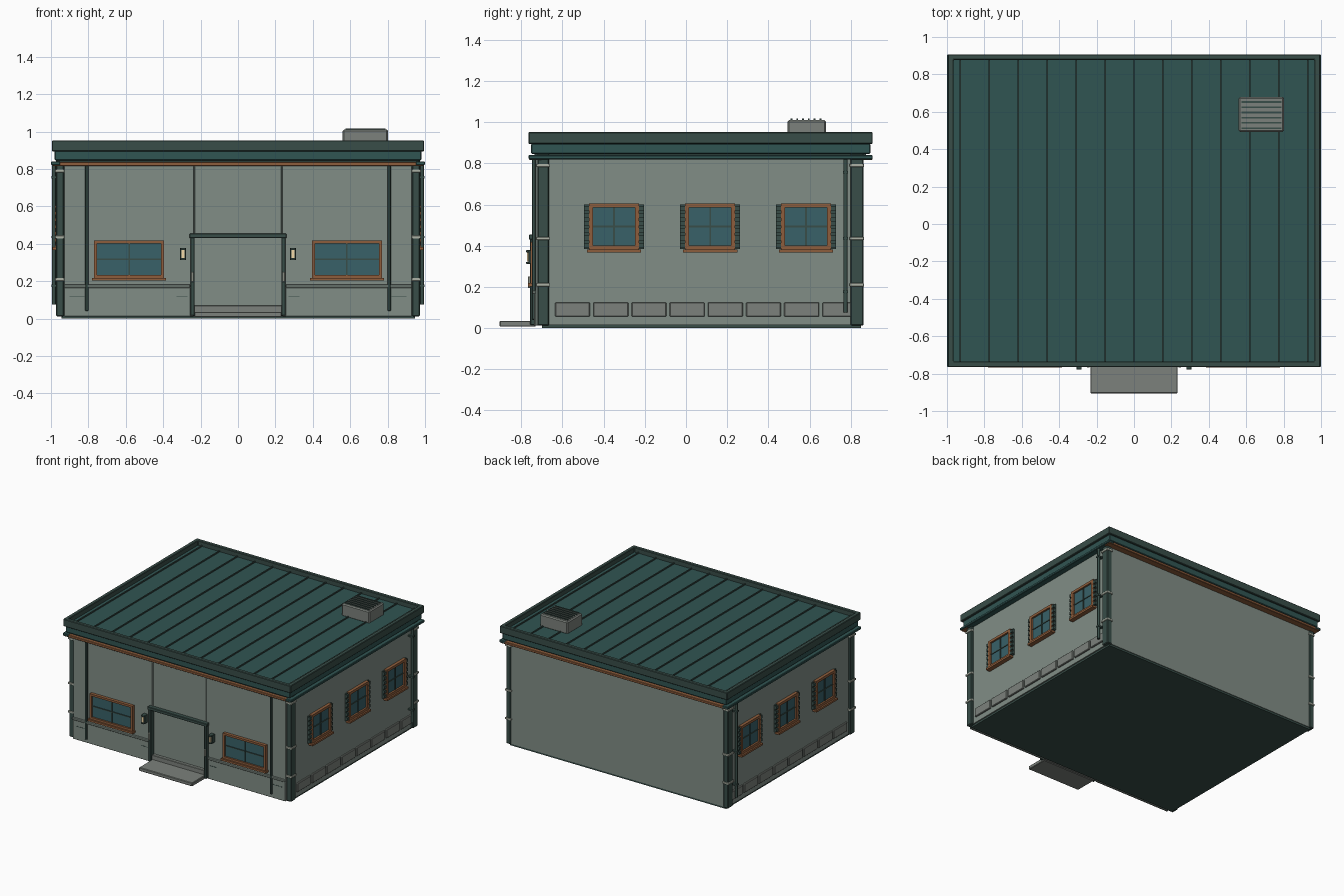
import bpy, bmesh

if "Cube" in bpy.data.objects:
    bpy.data.objects.remove(bpy.data.objects["Cube"])


def mat(name, r, g, b):
    m = bpy.data.materials.new(name)
    m.diffuse_color = (r, g, b, 1)
    m.use_nodes = True
    m.node_tree.nodes["Principled BSDF"].inputs["Base Color"].default_value = m.diffuse_color
    return m


WALL = mat("wall_paint", 0.22, 0.27, 0.24)
DARK = mat("dark_trim", 0.04, 0.075, 0.065)
TEAL = mat("roof_teal", 0.03, 0.09, 0.085)
COPPER = mat("copper", 0.27, 0.11, 0.045)
GLASS = mat("glass", 0.04, 0.12, 0.14)
STONE = mat("stone", 0.2, 0.22, 0.2)
PALE = mat("pale_metal", 0.42, 0.45, 0.38)
LAMP = mat("lamp_glow", 0.9, 0.7, 0.4)


def build(name, boxes, m, bevel=0.0):
    """One object made of boxes given as (x0, x1, y0, y1, z0, z1)."""
    bm = bmesh.new()
    for x0, x1, y0, y1, z0, z1 in boxes:
        vs = bmesh.ops.create_cube(bm, size=1)["verts"]
        for v in vs:
            v.co.x = x0 if v.co.x < 0 else x1
            v.co.y = y0 if v.co.y < 0 else y1
            v.co.z = z0 if v.co.z < 0 else z1
    bmesh.ops.recalc_face_normals(bm, faces=bm.faces)
    me = bpy.data.meshes.new(name)
    bm.to_mesh(me)
    bm.free()
    me.materials.append(m)
    ob = bpy.data.objects.new(name, me)
    bpy.context.collection.objects.link(ob)
    if bevel:
        b = ob.modifiers.new("bevel", "BEVEL")
        b.width, b.segments = bevel, 1
    return ob


def both(boxes):
    """Boxes plus their mirror images in x."""
    return boxes + [(-b[1], -b[0], *b[2:]) for b in boxes]


def ring(name, x, y0, y1, t, z0, z1, m):
    """Rectangular mitred band around the building."""
    bm = bmesh.new()
    rows = []
    for d, z in ((0, z0), (0, z1), (t, z1), (t, z0)):
        rows.append([bm.verts.new((px, py, z)) for px, py in
                     ((-x + d, y0 + d), (x - d, y0 + d), (x - d, y1 - d), (-x + d, y1 - d))])
    for i in range(4):
        a, b = rows[i], rows[(i + 1) % 4]
        for j in range(4):
            k = (j + 1) % 4
            bm.faces.new((a[j], a[k], b[k], b[j]))
    bmesh.ops.recalc_face_normals(bm, faces=bm.faces)
    me = bpy.data.meshes.new(name)
    bm.to_mesh(me)
    bm.free()
    me.materials.append(m)
    ob = bpy.data.objects.new(name, me)
    bpy.context.collection.objects.link(ob)
    b = ob.modifiers.new("bevel", "BEVEL")
    b.width, b.segments = 0.004, 1


# Main shell, foundation and front cladding
build("main_walls", [(-0.955, 0.955, -0.705, 0.855, 0.015, 0.9)], WALL)
build("foundation", [(-0.945, 0.945, -0.7, 0.85, 0.0, 0.03)], DARK)
build("front_panels", both([(0.235, 0.93, -0.732, -0.7, 0.012, 0.85)]), WALL, 0.003)
build("panel_over_door", [(-0.233, 0.233, -0.73, -0.7, 0.44, 0.85)], WALL, 0.003)
build("front_plinth", both([(0.255, 0.93, -0.738, -0.73, 0.012, 0.165)]), WALL, 0.002)
build("plinth_ledge", both([(0.255, 0.93, -0.746, -0.73, 0.165, 0.183)]), WALL, 0.003)
build("plinth_joints", both([(0.09 + 0.73, 0.9, -0.7395, -0.737, 0.117, 0.121),
                             (0.27, 0.33, -0.7395, -0.737, 0.117, 0.121)]), DARK)
build("front_strips", both([(0.8, 0.817, -0.748, -0.73, 0.04, 0.82)]), DARK, 0.003)

# Corner posts with pale bands
posts, bands = [], []
for y0, y1 in ((-0.722, -0.665), (0.8, 0.862)):
    posts.append((0.93, 0.972, y0, y1, 0.012, 0.85))
    for z in (0.21, 0.435, 0.79):
        bands.append((0.925, 0.978, y0 - 0.005, y1 + 0.003, z - 0.008, z + 0.008))
build("corner_posts", both(posts), DARK, 0.005)
build("post_bands", both(bands), PALE, 0.002)

# Downpipes at the rear of each side
for s in (-1, 1):
    bpy.ops.mesh.primitive_cylinder_add(vertices=12, radius=0.01, depth=0.75,
                                        location=(s * 0.984, 0.775, 0.45))
    p = bpy.context.object
    p.name = "downpipe"
    p.data.materials.append(DARK)
    bpy.ops.object.shade_smooth_by_angle()
build("pipe_clips", both([(0.95, 0.996, 0.762, 0.788, z, z + 0.012)
                          for z in (0.17, 0.43, 0.75)]), DARK)

# Door, frame, threshold and entrance slab
build("door_panel", [(-0.235, 0.235, -0.715, -0.7, 0.06, 0.44)], WALL)
build("door_threshold", [(-0.235, 0.235, -0.74, -0.7, 0.012, 0.07)], STONE, 0.003)
build("door_frame", both([(0.232, 0.253, -0.757, -0.7, 0.015, 0.435)])
      + [(-0.26, 0.26, -0.763, -0.7, 0.43, 0.454)], DARK, 0.003)
build("frame_handles", both([(0.238, 0.25, -0.768, -0.75, 0.195, 0.25)]), PALE, 0.002)
build("entrance_slab", [(-0.233, 0.233, -0.905, -0.73, 0.007, 0.035)], STONE, 0.004)

# Wall lamps beside the door
build("lamp_bodies", both([(0.278, 0.31, -0.765, -0.73, 0.312, 0.378),
                           (0.28, 0.308, -0.777, -0.73, 0.312, 0.322),
                           (0.28, 0.308, -0.777, -0.73, 0.368, 0.378)]), DARK, 0.002)
build("lamp_lights", both([(0.286, 0.302, -0.773, -0.76, 0.324, 0.366)]), LAMP)


def window(a0, a1, z0, z1, t, bars):
    """Frame, glass and glazing bars as (a0, a1, depth0, depth1, z0, z1)."""
    c, h = (a0 + a1) / 2, (z0 + z1) / 2
    frame = [(a0, a1, 0, 0.024, z1 - t, z1), (a0, a1, 0, 0.024, z0, z0 + t),
             (a0, a0 + t, 0, 0.024, z0 + t, z1 - t), (a1 - t, a1, 0, 0.024, z0 + t, z1 - t)]
    glass = [(a0 + t, a1 - t, 0, 0.01, z0 + t, z1 - t)]
    mullions = [(c - bars, c + bars, 0, 0.016, z0 + t, z1 - t),
                (a0 + t, a1 - t, 0, 0.015, h - bars, h + bars)]
    sill = [(a0 - 0.01, a1 + 0.01, 0, 0.036, z0 - 0.015, z0)]
    return frame, glass, mullions, sill


def on_front(b):
    return (b[0], b[1], -0.732 - b[3], -0.732 - b[2], b[4], b[5])


def on_side(b):
    return (0.955 + b[2], 0.955 + b[3], b[0], b[1], b[4], b[5])


# Front windows, then three windows on each side
KINDS = (("frame", COPPER), ("glass", GLASS), ("bars", DARK), ("sill", COPPER))
for (kind, m), part in zip(KINDS, window(0.395, 0.77, 0.218, 0.418, 0.016, 0.004)):
    build("front_window_" + kind, both([on_front(b) for b in part]), m)
for c in (-0.35, 0.117, 0.583):
    for (kind, m), part in zip(KINDS, window(c - 0.122, c + 0.122, 0.382, 0.605, 0.02, 0.004)):
        build("side_window_" + kind, both([on_side(b) for b in part]), m)
    # Narrow louvred shutters on either edge
    slats = []
    for s in (-1, 1):
        e = sorted((c + s * 0.12, c + s * 0.145))
        slats.append((0.95, 0.964, e[0], e[1], 0.385, 0.6))
        slats += [(0.95, 0.976, e[0], e[1], 0.39 + i * 0.036, 0.413 + i * 0.036)
                  for i in range(6)]
    build("side_shutters", both(slats), DARK)

# Stone blocks along the foot of each side
build("base_blocks", both([(0.95, 0.967, -0.636 + i * 0.1855, -0.466 + i * 0.1855, 0.055, 0.125)
                           for i in range(8)]), STONE, 0.004)

# Roof: copper eave, gutters, stepped fascia and parapet
build("copper_eaves", [(-0.99, 0.99, -0.762, -0.7, 0.816, 0.836),
                       (-0.99, 0.99, 0.85, 0.905, 0.816, 0.836)], COPPER, 0.003)
build("side_gutters", both([(0.95, 1.0, -0.765, 0.907, 0.82, 0.84)]), TEAL, 0.004)
build("eave_soffit", [(-0.965, 0.965, -0.735, 0.875, 0.835, 0.85)], DARK)
ring("lower_fascia", 0.98, -0.752, 0.895, 0.06, 0.846, 0.896, TEAL)
ring("parapet", 0.995, -0.765, 0.907, 0.03, 0.894, 0.952, DARK)
build("roof_deck", [(-0.97, 0.97, -0.74, 0.882, 0.87, 0.915)], TEAL)
build("roof_seams", [(i * 0.155 - 0.004, i * 0.155 + 0.004, -0.736, 0.878, 0.91, 0.924)
                     for i in range(-6, 7)], DARK)

# Rooftop vent unit with slats
build("vent_unit", [(0.56, 0.803, 0.493, 0.68, 0.91, 1.01)], STONE, 0.008)
build("vent_slats", [(0.575, 0.788, 0.508 + i * 0.028, 0.517 + i * 0.028, 1.0, 1.017)
                     for i in range(6)], DARK)
